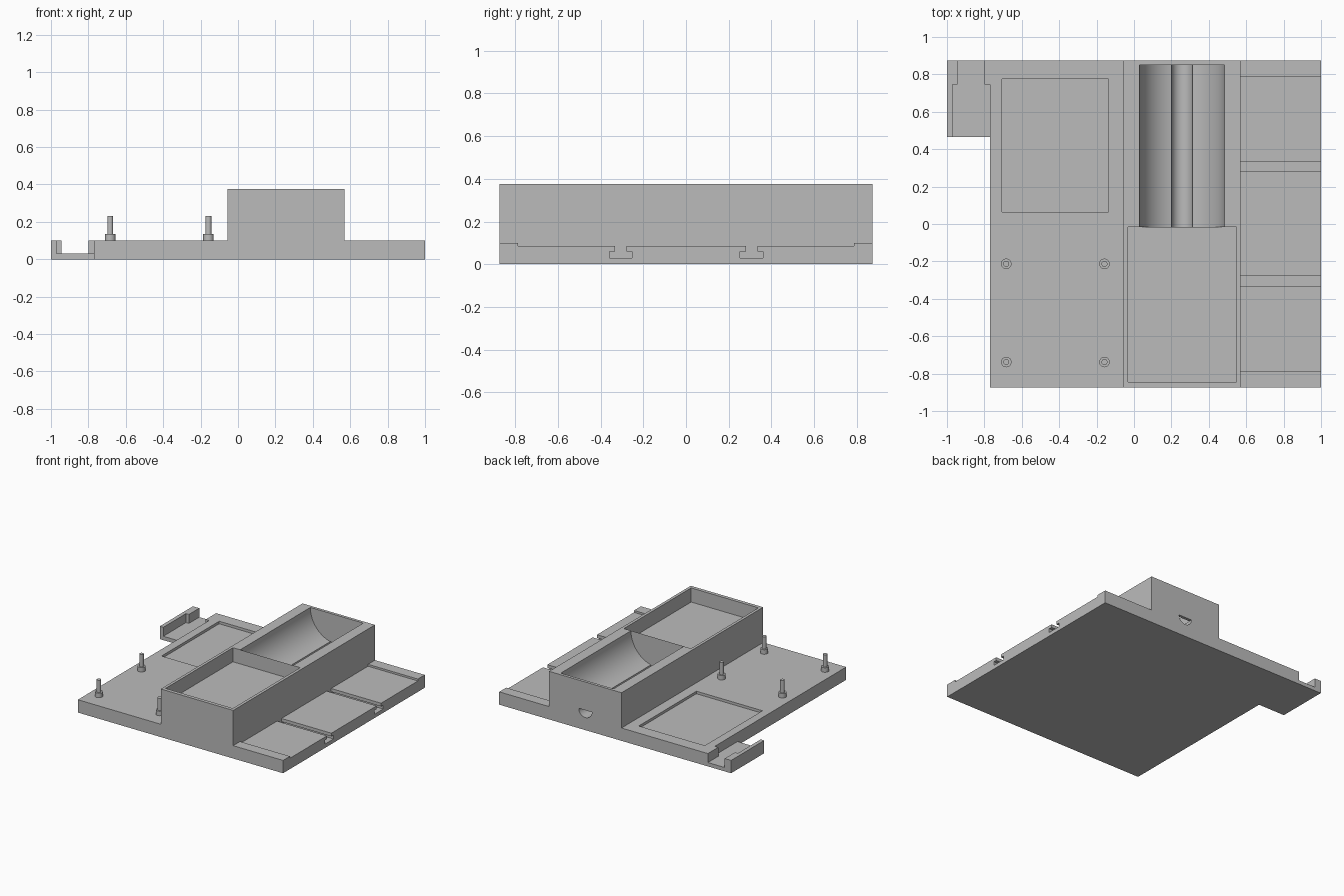
import bpy, bmesh, math
from math import radians

if "Cube" in bpy.data.objects:
    bpy.data.objects.remove(bpy.data.objects["Cube"], do_unlink=True)

grey = bpy.data.materials.new("mid grey")
grey.use_nodes = True
COLOUR = (0.5, 0.5, 0.5, 1)
grey.diffuse_color = COLOUR
grey.node_tree.nodes["Principled BSDF"].inputs["Base Color"].default_value = COLOUR


def prism(name, outline, start, end, axis="y"):
    """Extrude a closed outline: (x, z) along y, or (y, z) along x."""
    bm = bmesh.new()
    place = (lambda u, v: (u, start, v)) if axis == "y" else (lambda u, v: (start, u, v))
    face = bm.faces.new([bm.verts.new(place(u, v)) for u, v in outline])
    new = bmesh.ops.extrude_face_region(bm, geom=[face])["geom"]
    shift = (0, end - start, 0) if axis == "y" else (end - start, 0, 0)
    bmesh.ops.translate(bm, vec=shift, verts=[g for g in new if isinstance(g, bmesh.types.BMVert)])
    bmesh.ops.recalc_face_normals(bm, faces=bm.faces)
    mesh = bpy.data.meshes.new(name)
    bm.to_mesh(mesh)
    bm.free()
    mesh.materials.append(grey)
    obj = bpy.data.objects.new(name, mesh)
    bpy.context.collection.objects.link(obj)
    return obj


def block(name, x0, x1, y0, y1, z0, z1):
    return prism(name, [(x0, z0), (x1, z0), (x1, z1), (x0, z1)], y0, y1)


def lower_arc(cx, cz, radius, steps):
    angles = [math.pi + math.pi * i / steps for i in range(steps + 1)]
    return [(cx + radius * math.cos(a), cz + radius * math.sin(a)) for a in angles]


def activate(obj):
    bpy.ops.object.select_all(action="DESELECT")
    obj.select_set(True)
    bpy.context.view_layer.objects.active = obj


def cut(target, cutter):
    activate(target)
    mod = target.modifiers.new("cut", "BOOLEAN")
    mod.operation, mod.solver, mod.object = "DIFFERENCE", "EXACT", cutter
    bpy.ops.object.modifier_apply(modifier=mod.name)
    bpy.data.objects.remove(cutter, do_unlink=True)


DECK, TOP, HALF = 0.1, 0.375, 0.873
BOX_L, BOX_R = -0.055, 0.57
MID = 0.257

# Base plate and raised housing as one profile
body = prism("base_and_housing", [(-1, 0), (1, 0), (1, DECK), (BOX_R, DECK), (BOX_R, TOP),
                                  (BOX_L, TOP), (BOX_L, DECK), (-1, DECK)], -HALF, HALF)

# Side bracket: remove the plate in front of it, then cut its stepped channel
cut(body, block("corner_cut", -1.1, -0.77, -1, 0.465, -0.1, 0.2))
cut(body, block("channel_wide", -0.97, -0.77, 0.4, 0.745, 0.03, 0.2))
cut(body, block("channel_narrow", -0.945, -0.8, 0.7, 1, 0.03, 0.2))

# Shallow recesses in the deck
cut(body, block("square_recess", -0.705, -0.135, 0.065, 0.775, 0.08, 0.2))
cut(body, block("side_recess", BOX_R, 1.1, -0.788, 0.788, 0.085, 0.2))

# T-slots across the side strip
for y in (-0.305, 0.307):
    half_t = [(0.053, 0.03), (0.053, 0.06), (0.027, 0.06), (0.027, 0.2)]
    outline = [(y + u, v) for u, v in half_t] + [(y - u, v) for u, v in reversed(half_t)]
    cut(body, prism("t_slot", outline, BOX_R, 1.1, "x"))

# Housing: front pocket, round trough and cable groove through the back wall
cut(body, block("pocket", -0.033, 0.547, -0.845, -0.015, 0.265, 0.5))
trough = lower_arc(MID, TOP, 0.228, 48)
trough += [(MID + 0.228, 0.5), (MID - 0.228, 0.5)]
cut(body, prism("trough", trough, -0.015, 0.85))
cut(body, prism("cable_groove", lower_arc(MID, 0.155, 0.057, 24), -0.015, 1))

activate(body)
bpy.ops.object.shade_smooth_by_angle(angle=radians(30))


# Mounting pins with wider collars
def cylinder(name, radius, x, y, z0, z1):
    bpy.ops.mesh.primitive_cylinder_add(vertices=32, radius=radius, depth=z1 - z0,
                                        location=(x, y, (z0 + z1) / 2))
    obj = bpy.context.object
    obj.name = name
    obj.data.materials.append(grey)
    bpy.ops.object.shade_smooth_by_angle(angle=radians(30))


for x in (-0.683, -0.158):
    for y in (-0.738, -0.213):
        cylinder("pin_collar", 0.028, x, y, DECK - 0.01, 0.135)
        cylinder("pin", 0.016, x, y, DECK, 0.23)
